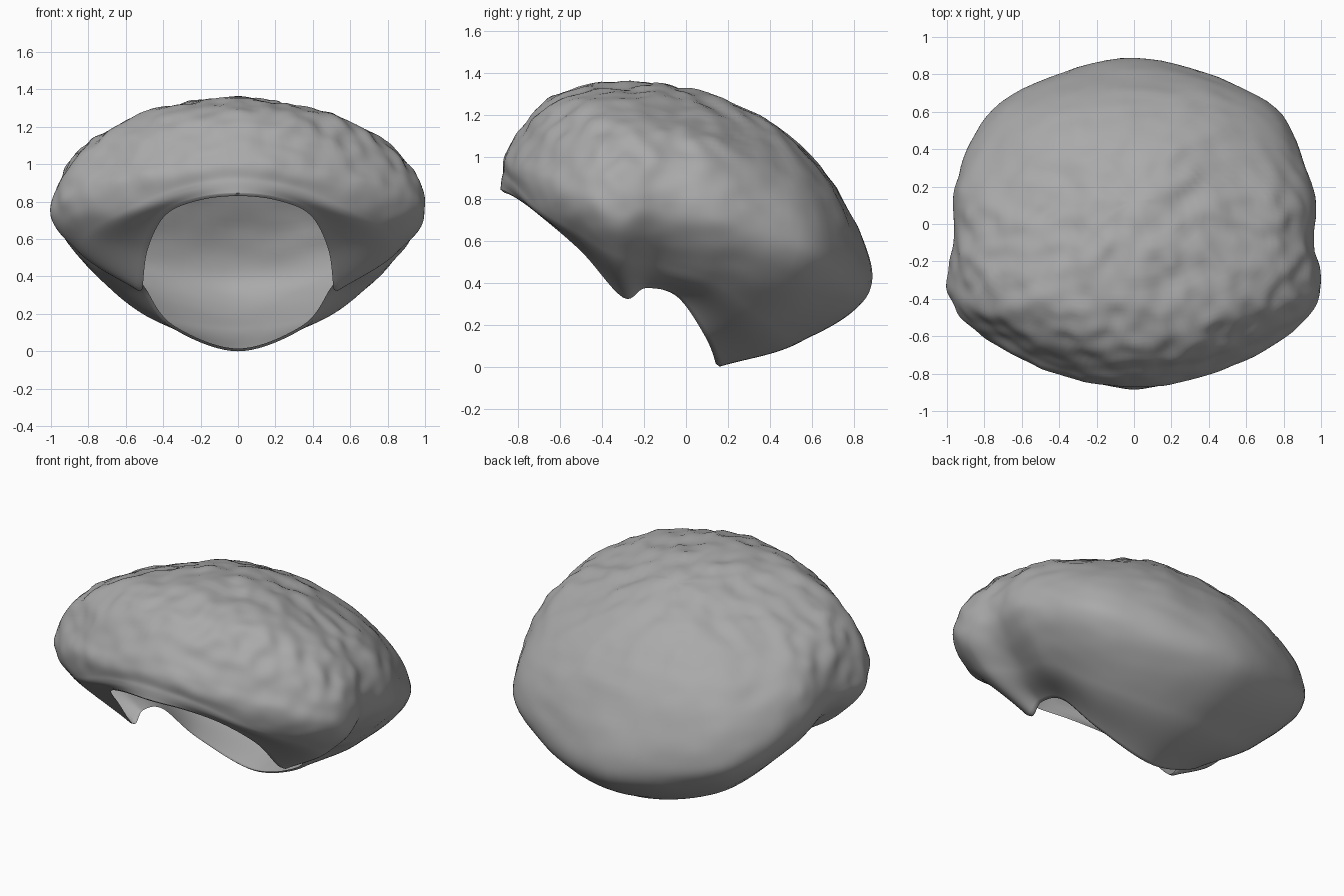
import bpy
import bmesh
from mathutils import Vector, noise

cube = bpy.data.objects.get("Cube")
if cube:
    bpy.data.objects.remove(cube)

# Half rings of the hair, each running from the front centre round to the back
RIM = [(0, -.885, .845), (.22, -.83, .82), (.4, -.72, .74), (.5, -.5, .55), (.53, -.3, .33),
       (.54, -.19, .375), (.51, -.03, .33), (.36, .11, .13), (0, .16, 0)]
UNDERSIDE = [(0, -.875, .92), (.32, -.82, .87), (.61, -.7, .75), (.79, -.52, .64), (.85, -.33, .53),
             (.74, -.13, .48), (.75, .12, .41), (.5, .4, .21), (0, .55, .12)]
WIDEST = [(0, -.84, 1.06), (.4, -.78, 1), (.7, -.64, .93), (.91, -.5, .85), (1, -.31, .78),
          (.96, -.08, .75), (.95, .22, .69), (.71, .65, .52), (0, .885, .4)]
CROWN = [(0, -.54, 1.325), (.28, -.52, 1.3), (.5, -.44, 1.26), (.66, -.35, 1.2), (.76, -.2, 1.13),
         (.78, -.03, 1.09), (.75, .2, 1.03), (.46, .54, .97), (0, .64, .95)]
POLE = Vector((0, .12, 1.3))
CENTRE = Vector((0, -.36, .42))    # middle of the face opening
AROUND, ALONG = 10, 20             # subdivisions between control points


def spline(a, b, c, d, t):
    """Catmull-Rom point between b and c."""
    return b + t * ((c - a) + t * ((2 * a - 5 * b + 4 * c - d) + t * (3 * b - a - 3 * c + d))) / 2


def full_ring(half):
    """Mirror a half ring and smooth it into a closed loop."""
    pts = [Vector(p) for p in half]
    pts += [Vector((-p.x, p.y, p.z)) for p in reversed(pts[1:-1])]
    n = len(pts)
    return [spline(pts[i - 1], pts[i], pts[(i + 1) % n], pts[(i + 2) % n], k / AROUND)
            for i in range(n) for k in range(AROUND)]


def curls(p, fade):
    """Push a point in or out into soft lumps, strongest at the top front."""
    front = min(1, max(0, p.z - p.y - .3))
    lumps = .015 * noise.noise(p * 4)
    fine = (.008 + .012 * front) * noise.noise(p * 10)
    out = (p - Vector((0, 0, .6))).normalized()
    return p + out * (lumps + fine) * fade


# Open hair shell: smooth meridians run from the rim through the rings to the pole
rings = [full_ring(half) for half in (RIM, UNDERSIDE, WIDEST, CROWN)]
size = len(rings[0])
bm = bmesh.new()

# Narrow lip turned in around the opening
rows = [[bm.verts.new(CENTRE + (p - CENTRE) * .965) for p in rings[0]]]

for s in range(len(rings)):
    for k in range(ALONG):
        row = []
        for j in range(size):
            line = [r[j] for r in rings] + [POLE, rings[-1][(j + size // 2) % size]]
            before = line[s - 1] if s else 2 * line[0] - line[1]
            p = spline(before, line[s], line[s + 1], line[s + 2], k / ALONG)
            fade = min(1, max(0, (s + k / ALONG - .8) / 1.8))
            row.append(bm.verts.new(curls(p, fade)))
        rows.append(row)

tip = bm.verts.new(curls(POLE, 1))
for low, high in zip(rows, rows[1:]):
    for j in range(size):
        bm.faces.new((low[j - 1], low[j], high[j], high[j - 1]))
for j in range(size):
    bm.faces.new((rows[-1][j - 1], rows[-1][j], tip))

mesh = bpy.data.meshes.new("hair_shell")
bm.to_mesh(mesh)
bm.free()
hair = bpy.data.objects.new("hair_shell", mesh)
bpy.context.collection.objects.link(hair)

# Smooth shading with a crisp rim
for face in mesh.polygons:
    face.use_smooth = True
mesh.set_sharp_from_angle(angle=1)

# One plain colour
grey = bpy.data.materials.new("plain grey")
grey.use_nodes = True
colour = (.4, .4, .4, 1)
grey.diffuse_color = colour
grey.node_tree.nodes["Principled BSDF"].inputs["Base Color"].default_value = colour
mesh.materials.append(grey)
